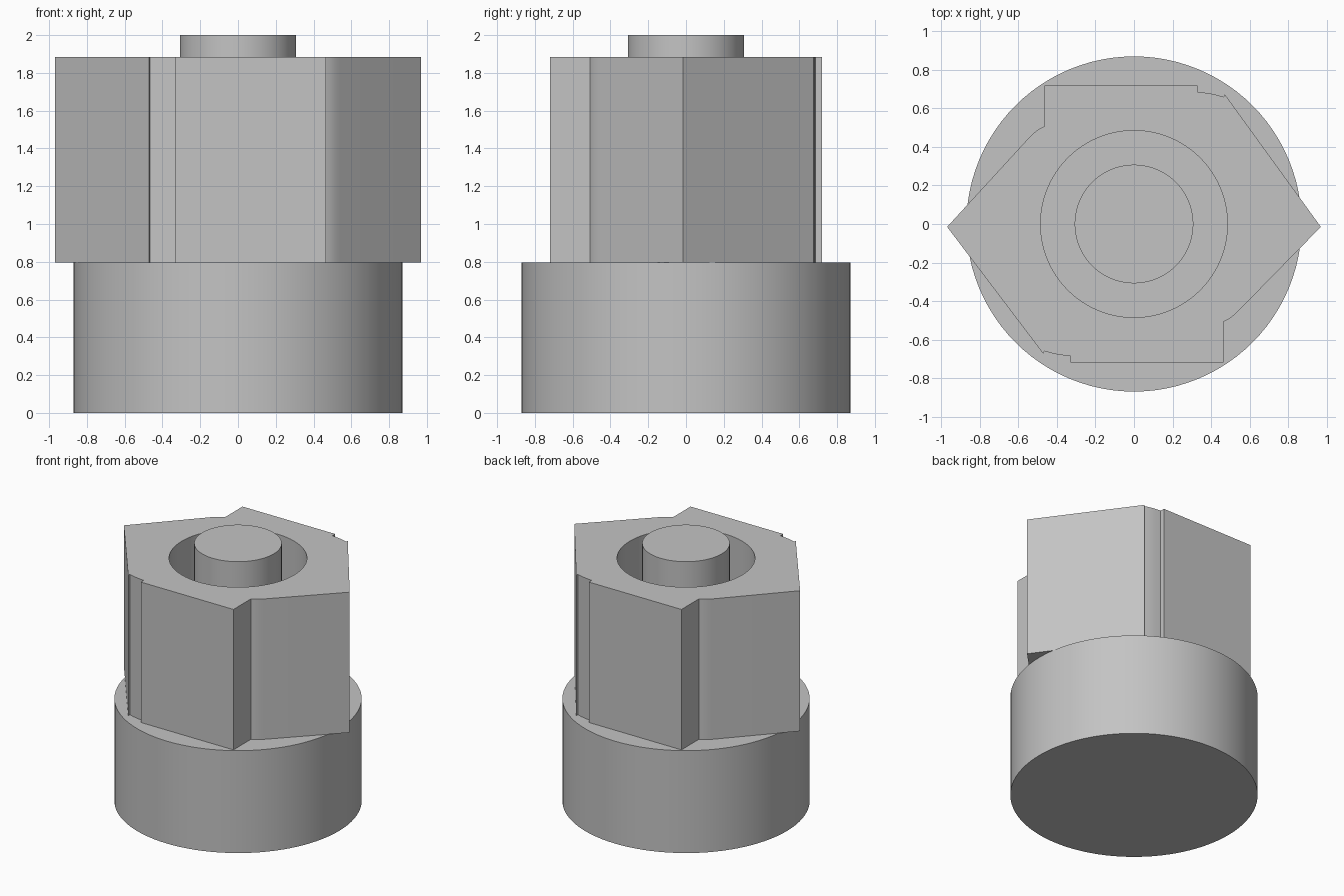
import bpy, bmesh, math

cube = bpy.data.objects.get("Cube")
if cube:
    bpy.data.objects.remove(cube, do_unlink=True)

grey = bpy.data.materials.new("light_grey")
grey.use_nodes = True
COLOUR = (0.55, 0.55, 0.55, 1)
grey.diffuse_color = COLOUR
grey.node_tree.nodes["Principled BSDF"].inputs["Base Color"].default_value = COLOUR

BASE_TOP, BODY_TOP, PIN_TOP = 0.795, 1.885, 2.0


def smooth(obj):
    bpy.ops.object.select_all(action='DESELECT')
    obj.select_set(True)
    bpy.context.view_layer.objects.active = obj
    bpy.ops.object.shade_smooth_by_angle(angle=math.radians(25))


def cylinder(name, radius, z0, z1):
    bpy.ops.mesh.primitive_cylinder_add(vertices=96, radius=radius, depth=z1 - z0,
                                        location=(0, 0, (z0 + z1) / 2))
    obj = bpy.context.object
    obj.name = name
    obj.data.materials.append(grey)
    smooth(obj)
    return obj


def prism(name, outline, z0, z1):
    bm = bmesh.new()
    face = bm.faces.new([bm.verts.new((x, y, z0)) for x, y in outline])
    top = bmesh.ops.extrude_face_region(bm, geom=[face])["geom"]
    verts = [v for v in top if isinstance(v, bmesh.types.BMVert)]
    bmesh.ops.translate(bm, verts=verts, vec=(0, 0, z1 - z0))
    bmesh.ops.recalc_face_normals(bm, faces=bm.faces[:])
    mesh = bpy.data.meshes.new(name)
    bm.to_mesh(mesh)
    bm.free()
    obj = bpy.data.objects.new(name, mesh)
    bpy.context.collection.objects.link(obj)
    mesh.materials.append(grey)
    return obj


# Round base and central pin
cylinder("round_base", 0.87, 0, BASE_TOP)
cylinder("centre_pin", 0.308, BASE_TOP - 0.02, PIN_TOP)

# Pointed body: half an outline repeated by a half turn
half = [(0.47, 0.675), (0.465, 0.66), (0.43, 0.67), (0.385, 0.68), (0.33, 0.685),
        (0.33, 0.72), (-0.465, 0.72), (-0.465, 0.507), (-0.49, 0.495),
        (-0.515, 0.477), (-0.54, 0.454)]
tip_x, tip_y = 0.97, -0.015
outline = [(tip_x, tip_y)] + half + [(-tip_x, tip_y)] + [(-x, -y) for x, y in half]
body = prism("pointed_body", outline, BASE_TOP, BODY_TOP)

# Bore around the pin
cutter = cylinder("bore_cutter", 0.485, BASE_TOP - 0.1, BODY_TOP + 0.1)
cut = body.modifiers.new("bore", 'BOOLEAN')
cut.operation = 'DIFFERENCE'
cut.solver = 'EXACT'
cut.object = cutter
bpy.context.view_layer.objects.active = body
bpy.ops.object.modifier_apply(modifier=cut.name)
bpy.data.objects.remove(cutter, do_unlink=True)
smooth(body)
